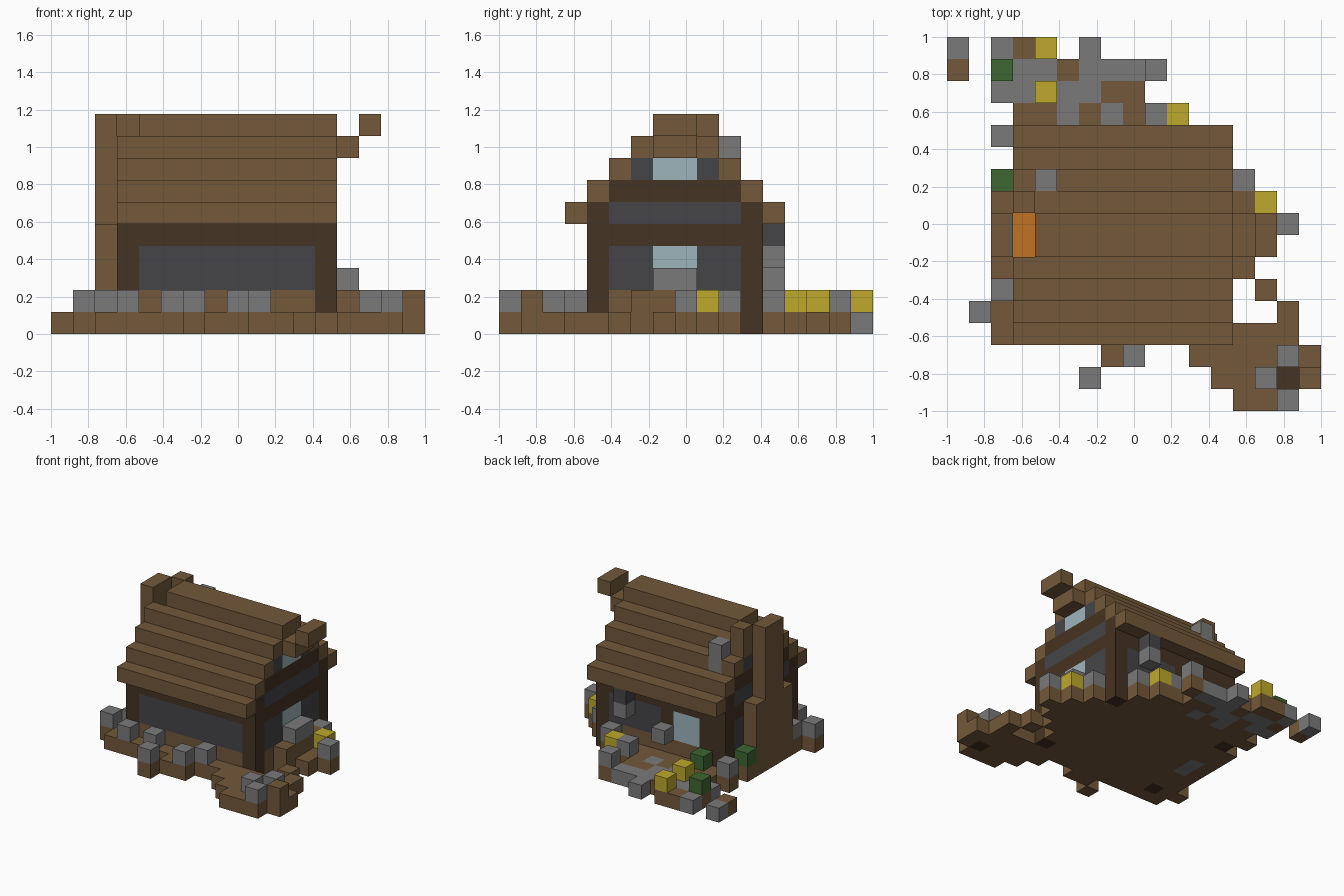
import bpy
import bmesh
from mathutils import Matrix, Vector

if "Cube" in bpy.data.objects:
    bpy.data.objects.remove(bpy.data.objects["Cube"], do_unlink=True)

CELL = 2 / 17


def material(name, hex_code):
    """One flat colour, converted from a hex code to linear values."""
    rgb = [int(hex_code[n:n + 2], 16) / 255 for n in (0, 2, 4)]
    rgba = [((c + 0.055) / 1.055) ** 2.4 for c in rgb] + [1]
    mat = bpy.data.materials.new(name)
    mat.use_nodes = True
    mat.diffuse_color = rgba
    mat.node_tree.nodes["Principled BSDF"].inputs["Base Color"].default_value = rgba
    return mat


WOOD = material("wood brown", "73583a")
DARK = material("dark timber", "453322")
STONE = material("stone grey", "7a7a7a")
SLATE = material("slate grey", "454549")
GLASS = material("pale glass", "9eb5bb")
YELLOW = material("flower yellow", "bea92c")
GREEN = material("leaf green", "3e6632")
FIRE = material("fire orange", "c07223")


def part(name, mat, boxes):
    """Join boxes given as inclusive cell ranges (x, y, z)."""
    bm = bmesh.new()
    for ranges in boxes:
        spans = [r if isinstance(r, tuple) else (r, r) for r in ranges]
        size = Vector([(b - a + 1) * CELL for a, b in spans])
        mid = Vector([(a + b + 1) / 2 * CELL for a, b in spans]) - Vector((1, 1, 0))
        bmesh.ops.create_cube(
            bm, size=1, matrix=Matrix.Translation(mid) @ Matrix.Diagonal(size).to_4x4())
    mesh = bpy.data.meshes.new(name)
    bm.to_mesh(mesh)
    bm.free()
    mesh.materials.append(mat)
    obj = bpy.data.objects.new(name, mesh)
    bpy.context.collection.objects.link(obj)


def layer(name, mat, z, spots):
    """Boxes one cell high, all resting on the same level."""
    part(name, mat, [(x, y, z) for x, y in spots])


# House footprint in cells
LEFT, RIGHT, FRONT, BACK = 3, 12, 4, 11
INX = (LEFT + 1, RIGHT - 1)
INY = (FRONT + 1, BACK - 1)
FLUE = (7, 8)
CORNERS = [(x, y) for x in (LEFT, RIGHT) for y in (FRONT, BACK)]
beside_flue = [(FRONT + 1, 6), (9, BACK - 1)]

# Ground: floor under the house, then the yards around it
layer("house_floor", WOOD, 0, [
    ((4, 13), (6, 10)), (2, (6, 10)), (LEFT, 6), (LEFT, (9, 10)),
    ((2, RIGHT), 5), (INX, FRONT), (INX, BACK)])
layer("hearth_floor", STONE, 0, [(LEFT, FLUE)])
layer("post_feet", DARK, 0, CORNERS)
layer("front_yard", WOOD, 0, [
    ((2, RIGHT), 3), ((1, 2), FRONT), (FLUE, 2), (6, 1)])
layer("side_yard", WOOD, 0, [(14, (7, 9)), (15, 8)])
layer("back_yard", WOOD, 0, [
    ((2, 11), 12), ((3, 4), 13), (6, 13), ((8, 10), 13), (4, 14), (FLUE, 14),
    (0, 15), (2, 15), (5, 15), (9, 15), ((3, 4), 16)])
layer("back_paving", STONE, 0, [
    (5, 13), (7, 13), ((2, 3), 14), ((5, 6), 14), ((3, 4), 15), ((6, 8), 15),
    (0, 16), (2, 16), (6, 16)])

# Stone-ringed fire pit in the front corner of the yard
layer("pit_ground", WOOD, 0, [
    (14, 5), (15, 4), ((13, 15), 3), ((11, 16), 2), ((12, 14), 1), (16, 1),
    ((13, 15), 0)])
layer("pit_bottom", DARK, 0, [(15, 1)])
layer("pit_stones", STONE, 1, [(15, 2), (14, 1), (15, 0)])
layer("pit_log", WOOD, 1, [(16, 1)])

# Loose stones and plants
layer("front_stones", STONE, 1, [
    (2, 5), (1, 4), (3, 3), (5, 3), (9, 3), (8, 2), (6, 1)])
layer("side_stones", STONE, 1, [(13, 10), (15, 8)])
layer("back_stones", STONE, 1, [(2, 12), (11, 12), (9, 13), (9, 15)])
layer("flowers", YELLOW, 1, [(4, 16), (4, 14), (10, 13), (14, 9)])
layer("shrubs", GREEN, 1, [(2, 15), (4, 12), (2, 10)])
layer("planter", WOOD, 1, [(RIGHT + 1, (6, 9))])

# Timber frame
part("corner_posts", DARK, [(x, y, (1, 5)) for x, y in CORNERS])
part("long_beams", DARK, [(INX, y, 4) for y in (FRONT, BACK)])
part("gable_beams", DARK, [(RIGHT, INY, z) for z in (4, 6)]
     + [(LEFT, y, z) for y in beside_flue for z in (4, 6)])
part("back_window_frame", DARK, [(x, BACK, (2, 3)) for x in (4, 7)])

# Low wooden walls
part("low_walls", WOOD, [(INX, y, 1) for y in (FRONT, BACK)] + [(RIGHT, INY, 1)]
     + [(LEFT, y, 1) for y in beside_flue])

# Slate panels
part("front_panel", SLATE, [(INX, FRONT, (2, 3))])
part("back_panel", SLATE, [((8, 11), BACK, (2, 3))])
part("gable_panels", SLATE,
     [(x, y, z) for x in (LEFT, RIGHT) for y in beside_flue for z in ((2, 3), 5)]
     + [(RIGHT, FLUE, 5)]
     + [(x, y, 7) for x in (LEFT, RIGHT) for y in (6, 9)])

# Windows and sills
part("gable_windows", GLASS, [(RIGHT, FLUE, 7), (RIGHT, FLUE, 3)])
part("back_window", GLASS, [((5, 6), BACK, (2, 3))])
part("window_sill", STONE, [((RIGHT, RIGHT + 1), FLUE, 2)])
part("back_ledge", STONE, [(7, BACK + 1, 2)])
part("lantern", STONE, [(10, BACK + 1, 3)])
part("lantern_bracket", SLATE, [(10, BACK + 1, 4)])

# Stepped roof, mirrored front to back, with a gap for the vent
ROOF = (LEFT, RIGHT)
steps = []
for n in range(4):
    steps.append((ROOF, FRONT - 1 + n, 5 + n))
    spans = [LEFT, (5, RIGHT)] if n == 2 else [ROOF]
    steps += [(span, BACK + 1 - n, 5 + n) for span in spans]
part("roof_steps", WOOD, steps)
part("roof_ridge", WOOD, [((LEFT + 1, RIGHT), FLUE, (8, 9))])
part("ridge_ornament", WOOD, [(RIGHT + 1, FLUE, 8), (RIGHT + 2, FLUE, 9)])
part("roof_vent", STONE, [(4, 10, (7, 8))])

# Chimney with an open flue and a fire at the bottom
part("chimney_base", WOOD, [(LEFT - 1, (6, 9), (1, 4))])
part("chimney_stack", WOOD, [(LEFT - 1, FLUE, (5, 9))])
part("chimney_shoulder", WOOD, [(LEFT, 9, 9)])
part("flue_lining", WOOD, [(LEFT + 1, FLUE, (3, 7))])
part("fire", FIRE, [(LEFT, FLUE, 1)])
